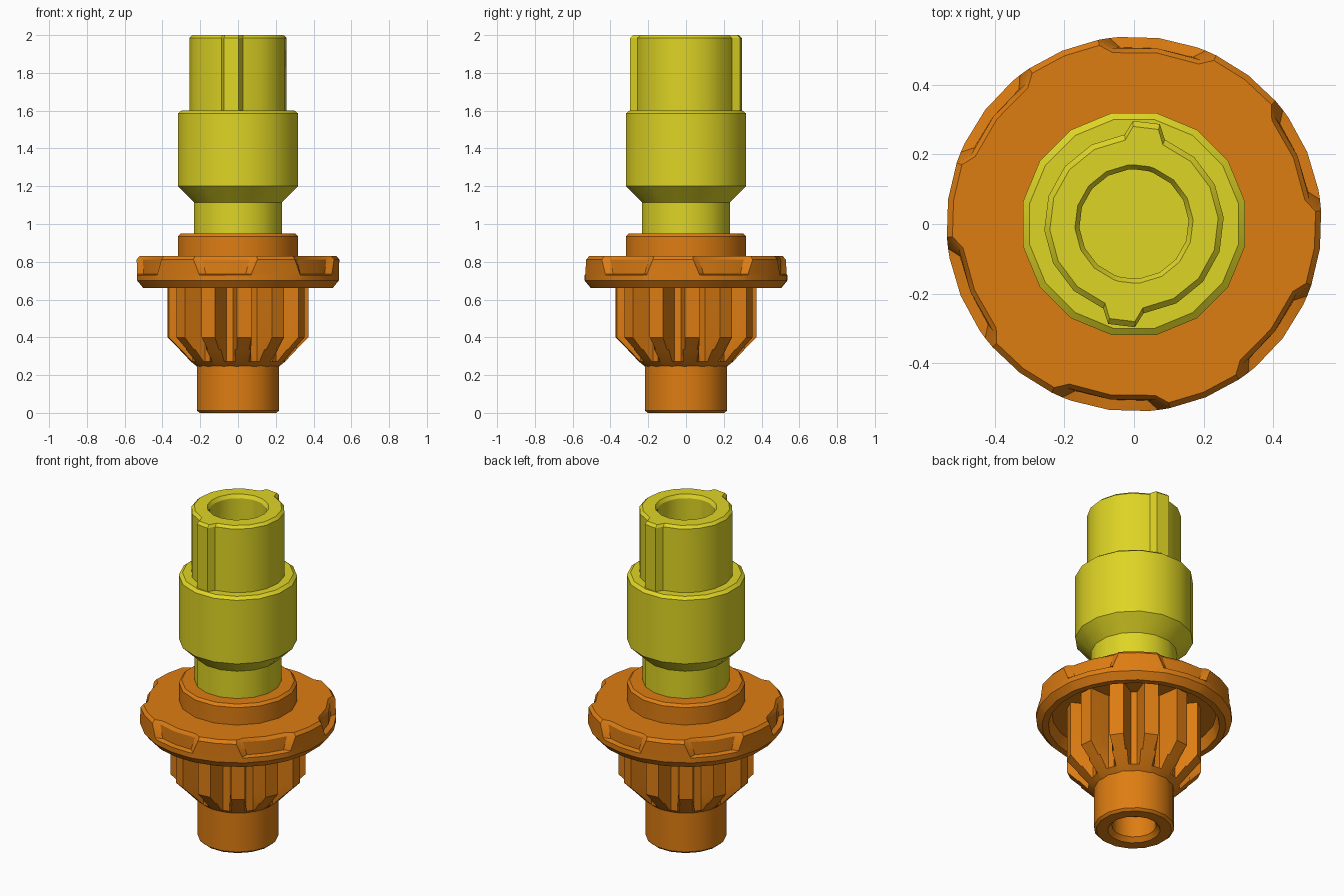
import bpy, bmesh, math

if "Cube" in bpy.data.objects:
    bpy.data.objects.remove(bpy.data.objects["Cube"])


def material(name, color):
    m = bpy.data.materials.new(name)
    m.diffuse_color = (*color, 1)
    m.use_nodes = True
    m.node_tree.nodes["Principled BSDF"].inputs["Base Color"].default_value = m.diffuse_color
    return m


YELLOW = material("yellow", (0.73, 0.66, 0.018))
ORANGE = material("orange", (0.73, 0.205, 0.006))


def polar(deg, r, z):
    a = math.radians(deg)
    return (r * math.cos(a), r * math.sin(a), z)


def loft(name, rows, mat):
    """Skin closed rings of equal point count and cap both ends."""
    bm = bmesh.new()
    rings = [[bm.verts.new(p) for p in row] for row in rows]
    n = len(rings[0])
    for a, b in zip(rings, rings[1:]):
        for i in range(n):
            j = (i + 1) % n
            bm.faces.new((a[i], a[j], b[j], b[i]))
    bm.faces.new(rings[0])
    bm.faces.new(rings[-1])
    bmesh.ops.remove_doubles(bm, verts=bm.verts, dist=1e-5)
    bmesh.ops.recalc_face_normals(bm, faces=bm.faces)
    me = bpy.data.meshes.new(name)
    bm.to_mesh(me)
    bm.free()
    me.materials.append(mat)
    ob = bpy.data.objects.new(name, me)
    bpy.context.collection.objects.link(ob)
    bpy.ops.object.select_all(action='DESELECT')
    ob.select_set(True)
    bpy.context.view_layer.objects.active = ob
    bpy.ops.object.shade_smooth_by_angle(angle=math.radians(30))
    return ob


def lathe(name, profile, mat, n=16, phase=11.25):
    rows = [[polar(phase + 360 * i / n, r, z) for i in range(n)] for r, z in profile]
    return loft(name, rows, mat)


# Yellow neck and wide sleeve
lathe("sleeve", [(0.238, 0.90), (0.238, 1.115), (0.325, 1.20), (0.325, 1.585),
                 (0.305, 1.60), (0.2, 1.60)], YELLOW)

# Yellow upper socket with two opposite keys and a blind hole
KEY = [(-13, 0.258), (-7.5, 0.296), (7.5, 0.296), (13, 0.258)]
KEY += [(a, 0.258) for a in (35, 57, 79, 101, 123, 145)]
socket = [(83 + half + a, r) for half in (0, 180) for a, r in KEY]
rows = [[polar(a, r - inset, z) for a, r in socket]
        for inset, z in ((0, 1.58), (0, 1.985), (0.016, 2.0))]
rows += [[polar(a, r, z) for a, _ in socket]
         for r, z in ((0.17, 2.0), (0.157, 1.98), (0.157, 1.61))]
loft("keyed_socket", rows, YELLOW)

# Orange collar above the flange
lathe("collar", [(0.325, 0.78), (0.325, 0.935), (0.31, 0.95), (0.2, 0.95)], ORANGE)


# Orange flange: six sloped notches round the upper rim, hollow underneath
def flange_row(z, full, notch, a_full, a_notch):
    row = []
    for k in range(6):
        cols = ((-a_full, full), (-a_notch, notch), (0, notch),
                (a_notch, notch), (a_full, full), (30, full))
        row += [polar(82.5 + 60 * k + a, r, z) for a, r in cols]
    return row


loft("flange", [
    flange_row(0.73, 0.20, 0.20, 15, 12),
    flange_row(0.73, 0.45, 0.45, 15, 12),
    flange_row(0.66, 0.47, 0.47, 15, 12),
    flange_row(0.66, 0.505, 0.505, 15, 12),
    flange_row(0.70, 0.538, 0.538, 15, 12),
    flange_row(0.73, 0.538, 0.538, 15, 12),
    flange_row(0.735, 0.538, 0.508, 15, 12),
    flange_row(0.812, 0.538, 0.508, 18.5, 14.5),
    flange_row(0.83, 0.522, 0.495, 18.5, 14.5),
    flange_row(0.83, 0.25, 0.25, 18.5, 14.5),
], ORANGE)

# Orange pinion: twelve teeth whose lower ends are trimmed to a cone
TOOTH = [(-11, 0.25), (-8, 0.31), (-6, 0.373), (6, 0.373), (8, 0.31), (11, 0.25)]
rows = []
for z, limit in ((0.74, 1), (0.40, 0.373), (0.336, 0.31), (0.272, 0.25), (0.24, 0.21)):
    rows.append([polar(-85 + 30 * k + a, min(r, limit), z) for k in range(12) for a, r in TOOTH])
loft("pinion", rows, ORANGE)

# Orange lower shaft with a chamfered blind bore
lathe("lower_shaft", [(0.222, 0.26), (0.222, 0.013), (0.208, 0), (0.145, 0),
                      (0.122, 0.025), (0.122, 0.15)], ORANGE)
